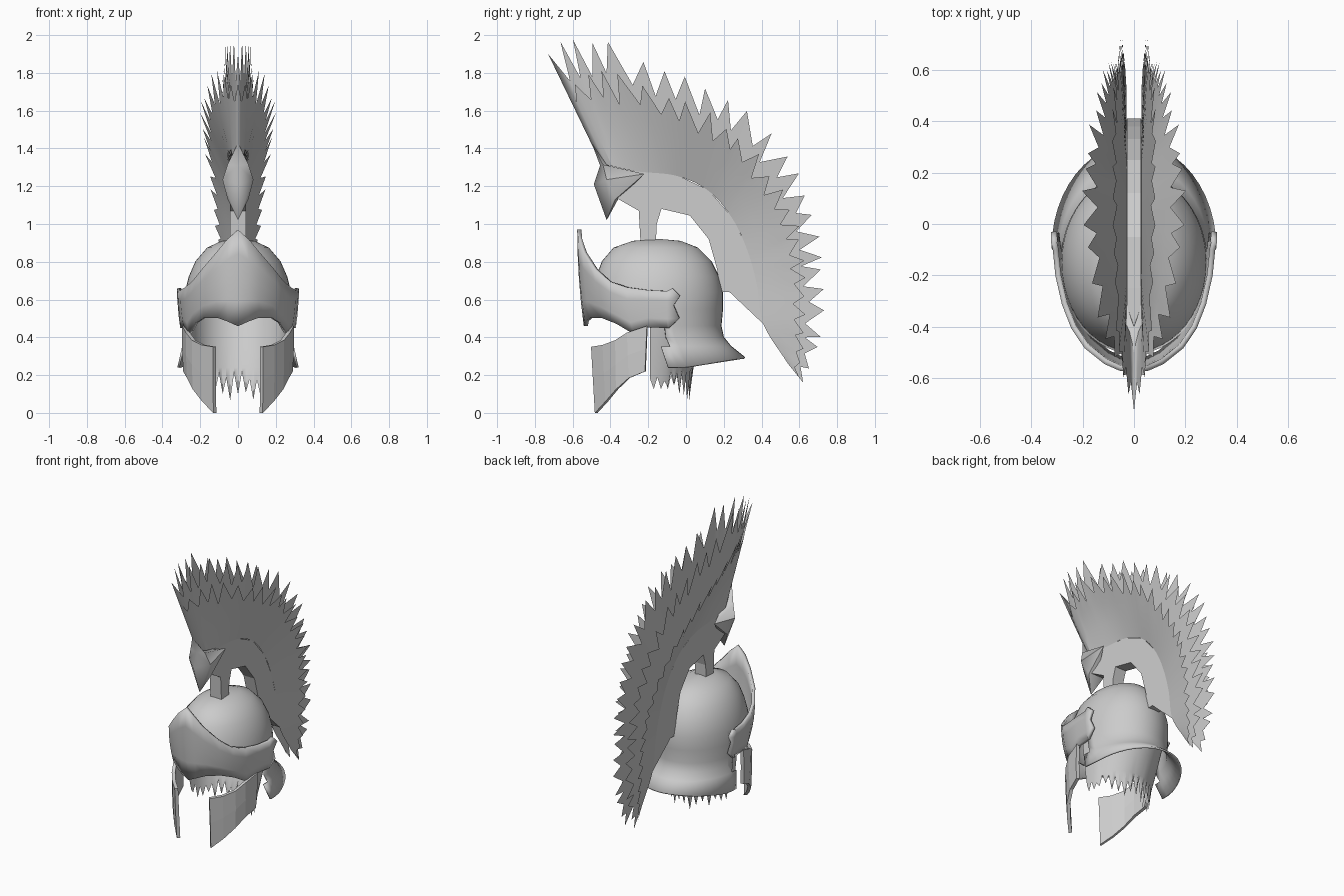
import bpy, bmesh, math, random
from mathutils import Vector

random.seed(4)
if "Cube" in bpy.data.objects:
    bpy.data.objects.remove(bpy.data.objects["Cube"])

metal = bpy.data.materials.new("plain_grey")
metal.use_nodes = True
metal.diffuse_color = (0.6, 0.6, 0.6, 1)
metal.node_tree.nodes["Principled BSDF"].inputs["Base Color"].default_value = (0.6, 0.6, 0.6, 1)


def build(name, verts, faces, mirror=False, thick=0, smooth=0):
    mesh = bpy.data.meshes.new(name)
    mesh.from_pydata([tuple(v) for v in verts], [], faces)
    mesh.materials.append(metal)
    bm = bmesh.new()
    bm.from_mesh(mesh)
    bmesh.ops.remove_doubles(bm, verts=bm.verts, dist=1e-5)
    bmesh.ops.recalc_face_normals(bm, faces=bm.faces)
    bm.to_mesh(mesh)
    bm.free()
    ob = bpy.data.objects.new(name, mesh)
    bpy.context.collection.objects.link(ob)
    if smooth:
        bpy.ops.object.select_all(action='DESELECT')
        ob.select_set(True)
        bpy.context.view_layer.objects.active = ob
        bpy.ops.object.shade_smooth_by_angle(angle=math.radians(smooth))
    if mirror:
        ob.modifiers.new("mirror", 'MIRROR')
    if thick:
        s = ob.modifiers.new("thickness", 'SOLIDIFY')
        s.thickness, s.offset = thick, 0
    return ob


def grid(rows, closed=False, keep=lambda c: True):
    """Joins equally long rows of points with quads."""
    n = len(rows[0])
    verts = [Vector(p) for r in rows for p in r]
    faces = []
    for i in range(len(rows) - 1):
        for j in range(n if closed else n - 1):
            k = (j + 1) % n
            f = (i * n + j, i * n + k, (i + 1) * n + k, (i + 1) * n + j)
            if keep(sum((verts[a] for a in f), Vector()) / 4):
                faces.append(f)
    return verts, faces


def spline(pts, t):
    """Catmull-Rom curve through the points, t from 0 to 1."""
    pts = [Vector(p) for p in pts]
    s = min(max(t, 0), 1) * (len(pts) - 1)
    i = min(int(s), len(pts) - 2)
    u = s - i
    b, c = pts[i], pts[i + 1]
    a = pts[i - 1] if i else 2 * b - c
    d = pts[i + 2] if i + 2 < len(pts) else 2 * c - b
    return 0.5 * (2 * b + (c - a) * u + (2 * a - 5 * b + 4 * c - d) * u ** 2
                  + (3 * b - a - 3 * c + d) * u ** 3)


# Dome with flared neck guard: (z, front y, back y, half width), open at the face
LEVELS = [(.915, -.16, -.14, .01), (.905, -.28, -.03, .085), (.87, -.38, .06, .16),
          (.80, -.44, .13, .22), (.72, -.47, .17, .255), (.64, -.49, .19, .275),
          (.55, -.50, .19, .28), (.46, -.50, .182, .28), (.40, -.50, .195, .28),
          (.35, -.50, .235, .29), (.29, -.50, .31, .315)]
rings = []
for z, y0, y1, w in LEVELS:
    ring = []
    for k in range(48):
        a = math.tau * k / 48
        y = (y0 + y1) / 2 + (y1 - y0) / 2 * math.sin(a)
        drop = (.05 * max(0, min(1, (.3 - y) / .3))) if z < .3 else 0
        ring.append((w * math.cos(a), y, z - drop))
    rings.append(ring)
v, f = grid(rings, True, lambda c: c.z > .56 or c.y > -.1)
build("helmet_dome", v, f + [tuple(range(48))], thick=.012, smooth=40)

# Ragged lining hanging below the dome
N = 34
rows = [[], [], [], []]
for j in range(N + 1):
    a = math.pi * j / N
    mid = math.sin(a) ** 3
    if j % 2:
        tip = .145 - .07 * mid + random.uniform(-.025, .035)
    else:
        tip = .205 + random.uniform(-.04, .02)
    for r, (z, w, d) in enumerate([(.52, .265, .36), (.36, .25, .29), (.24, .235, .23), (tip, .225, .21)]):
        rows[r].append((w * math.cos(a), -.19 + d * math.sin(a), z))
v, f = grid(rows)
build("ragged_lining", v, f, smooth=40)

# Brow visor: (x, y, top z, bottom z) columns, front to side
VISOR = [(0, -.565, .97, .46), (.055, -.56, .92, .485), (.11, -.535, .85, .505),
         (.185, -.475, .76, .505), (.235, -.40, .695, .475), (.27, -.31, .665, .42),
         (.295, -.20, .65, .455), (.305, -.10, .645, .45)]
cols = []
for x, y, top, bot in VISOR:
    cols.append([(x * (1 - .06 * s * s), y + .035 * s * s * (y < -.3), top + (bot - top) * s)
                 for s in (0, .25, .5, .75, 1)])
cols.append([(.312, -.07, .66), (.312, -.03, .62), (.308, -.065, .57), (.302, -.035, .50), (.295, -.09, .45)])
v, f = grid(cols)
build("brow_visor", v, f, mirror=True, thick=.022, smooth=25)

# Cheek guards
CHEEK = [(.125, -.495, .35, 0, -.475), (.185, -.435, .36, .06, -.42), (.235, -.37, .385, .125, -.365),
         (.265, -.31, .425, .185, -.30), (.285, -.205, .46, .22, -.215)]
cols = [[(x, y, top), (x, (y + yb) / 2, (top + bot) / 2), (x * .98, yb, bot)]
        for x, y, top, bot, yb in CHEEK]
v, f = grid(cols)
build("cheek_guard", v, f, mirror=True, thick=.022)

# Crest holder: side outline (y, z), thicker along the inner edge than under the plume
INNER = [(-.39, 1.15), (-.25, 1.07), (-.24, .89), (-.16, .89), (-.155, 1.0),
         (-.13, 1.08), (.02, 1.045), (.12, .92), (.165, .76), (.18, .64), (.23, .64)]
OUTER = [(.41, .47), (.38, .68), (.33, .86), (.25, 1.03), (.12, 1.18), (-.05, 1.26), (-.25, 1.28), (-.44, 1.29)]
n = len(INNER + OUTER)
v = [(s * w, y, z) for s in (-1, 1) for w, side in ((.042, INNER), (.028, OUTER)) for y, z in side]
f = [tuple(range(n)), tuple(range(n, 2 * n))]
f += [(i, (i + 1) % n, n + (i + 1) % n, n + i) for i in range(n)]
build("crest_holder", v, f)

# Plume: two pairs of ragged fans, the outer pair shorter and spread wider
ROOT = [(-.45, 1.32), (-.27, 1.28), (-.05, 1.255), (.12, 1.175), (.245, 1.03), (.325, .86), (.375, .68), (.41, .47), (.54, .26)]
TIPS = [(-.73, 1.90), (-.52, 2.0), (-.12, 1.83), (.24, 1.66), (.52, 1.37), (.69, 1.05), (.73, .74), (.72, .42), (.62, .16)]
TEETH = 24


def plume(name, reach, notch, spread):
    """Fan from ROOT towards TIPS; spread lists the half width from front to back."""
    rows = [[], [], [], []]
    last = 2 * TEETH
    for j in range(last + 1):
        t = j / last
        inside = 0 < j < last
        b = spline([(*p, 0) for p in ROOT], t)
        q = spline([(*p, 0) for p in TIPS], t + inside * random.uniform(-.01, .008))
        if j % 2:
            length = notch * random.uniform(.93, 1.06)
        else:
            length = reach * (random.uniform(.94, 1.04) if inside else 1)
        wide = spline([(w, 0, 0) for w in spread], t).x
        base = min(.03, t * .8)
        for r, s in enumerate((0, notch * .4, notch * .8, length)):
            p = b.lerp(q, s)
            rows[r].append((base + (wide - base) * min(1.08, s / reach), p.x, p.y))
    v, f = grid(rows)
    build(name, v, f, mirror=True, smooth=20)


plume("inner_plume", 1.0, .72, [0, .06, .08, .085, .08, .065, .05, .045, .035])
plume("outer_plume", .73, .53, [0, .11, .18, .195, .155, .12, .09, .07, .045])

# Pointed ornament at the front of the crest
top, ridge, beak, notch = (0, -.50, 1.43), (0, -.488, 1.21), (0, -.42, 1.02), (0, -.455, 1.31)
brow, flank, wing, jaw = (.055, -.44, 1.315), (.082, -.42, 1.235), (.062, -.22, 1.265), (.055, -.375, 1.13)
back, under = (0, -.40, 1.30), (0, -.36, 1.13)
v = [top, ridge, beak, brow, flank, wing, jaw, back, under, notch]
f = [(0, 3, 9), (9, 3, 4, 1), (1, 4, 2), (4, 6, 2), (4, 5, 6), (3, 7, 5, 4), (0, 7, 3),
     (6, 8, 2), (5, 8, 6), (5, 7, 8)]
build("front_ornament", v, f, mirror=True, smooth=60)
